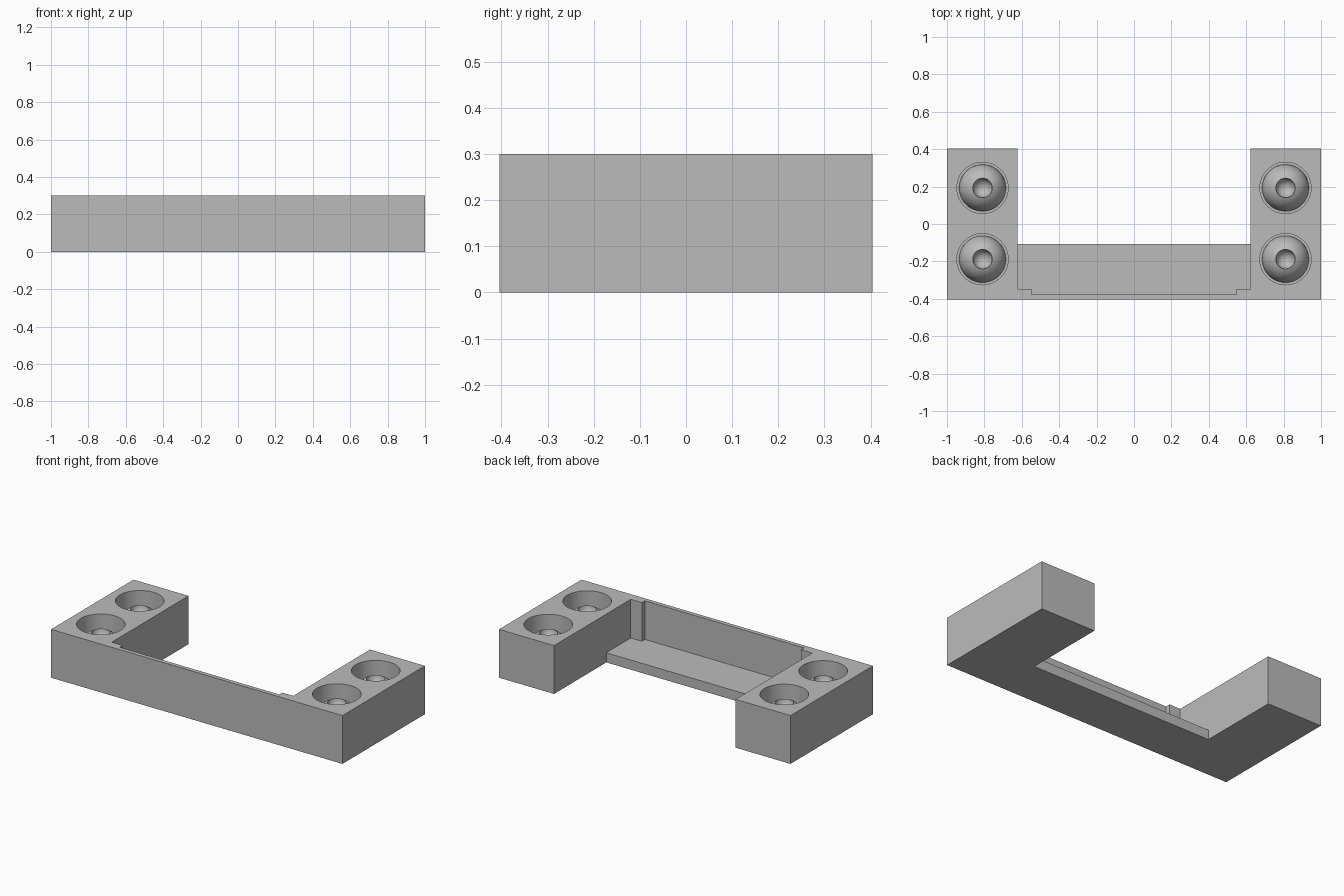
import bpy, bmesh, math
from mathutils import Vector

if "Cube" in bpy.data.objects:
    bpy.data.objects.remove(bpy.data.objects["Cube"], do_unlink=True)

HEIGHT, FLOOR, FRONT, BACK = 0.3, 0.06, -0.404, 0.404
GAP, LEDGE = 0.623, -0.108

grey = bpy.data.materials.new("plain grey")
grey.use_nodes = True
grey.diffuse_color = (0.5, 0.5, 0.5, 1)
grey.node_tree.nodes["Principled BSDF"].inputs["Base Color"].default_value = (0.5, 0.5, 0.5, 1)


def finish(name, bm):
    bmesh.ops.recalc_face_normals(bm, faces=bm.faces)
    mesh = bpy.data.meshes.new(name)
    bm.to_mesh(mesh)
    bm.free()
    mesh.materials.append(grey)
    obj = bpy.data.objects.new(name, mesh)
    bpy.context.collection.objects.link(obj)
    return obj


def prism(name, half, z0, z1):
    """Extrude a plan outline given by its +x half, mirrored across x."""
    outline = half + [(-x, y) for x, y in reversed(half)]
    bm = bmesh.new()
    face = bm.faces.new([bm.verts.new((x, y, z0)) for x, y in outline])
    out = bmesh.ops.extrude_face_region(bm, geom=[face])
    verts = [v for v in out["geom"] if isinstance(v, bmesh.types.BMVert)]
    bmesh.ops.translate(bm, verts=verts, vec=(0, 0, z1 - z0))
    return finish(name, bm)


def lathe(name, profile, centre):
    """Spin an (r, z) profile around a vertical axis."""
    bm = bmesh.new()
    verts = [bm.verts.new((r, 0, z)) for r, z in profile]
    edges = [bm.edges.new(pair) for pair in zip(verts, verts[1:])]
    bmesh.ops.spin(bm, geom=verts + edges, cent=(0, 0, 0), axis=(0, 0, 1),
                   angle=math.tau, steps=48, use_duplicate=False)
    bmesh.ops.remove_doubles(bm, verts=bm.verts, dist=0.0001)
    bmesh.ops.translate(bm, verts=bm.verts, vec=centre)
    return finish(name, bm)


def carve(body, cutter):
    mod = body.modifiers.new("cut", 'BOOLEAN')
    mod.operation, mod.solver, mod.object = 'DIFFERENCE', 'EXACT', cutter
    bpy.context.view_layer.objects.active = body
    bpy.ops.object.modifier_apply(modifier=mod.name)
    bpy.data.objects.remove(cutter, do_unlink=True)


# U-shaped body
body = prism("bracket_body",
             [(1, FRONT), (1, BACK), (GAP, BACK), (GAP, LEDGE)], 0, HEIGHT)

# Pocket behind the thin front wall, stepped round the two corner posts
carve(body, prism("pocket_cutter",
                  [(0.547, -0.378), (0.547, -0.348), (GAP, -0.348), (GAP, 0)],
                  FLOOR, HEIGHT + 0.1))

# Round recesses, each holding a dome with a dimpled top
DOME, DIMPLE, BORE, BASE = 0.125, 0.052, 0.137, 0.135
start = math.asin(DIMPLE / DOME)
rim = BASE + DOME * math.cos(start)
profile = [(0, HEIGHT + 0.1), (BORE, HEIGHT + 0.1), (BORE, BASE)]
for i in range(11):
    a = math.pi / 2 + (start - math.pi / 2) * i / 10
    profile.append((DOME * math.sin(a), BASE + DOME * math.cos(a)))
for i in range(1, 6):
    a = math.pi / 2 * i / 5
    profile.append((DIMPLE * math.cos(a) if i < 5 else 0, rim - DIMPLE * math.sin(a)))
for x in (-0.81, 0.81):
    for y in (-0.188, 0.193):
        carve(body, lathe("recess_cutter", profile, Vector((x, y, 0))))

bpy.ops.object.select_all(action='DESELECT')
body.select_set(True)
bpy.context.view_layer.objects.active = body
bpy.ops.object.shade_smooth_by_angle(angle=math.radians(30))
